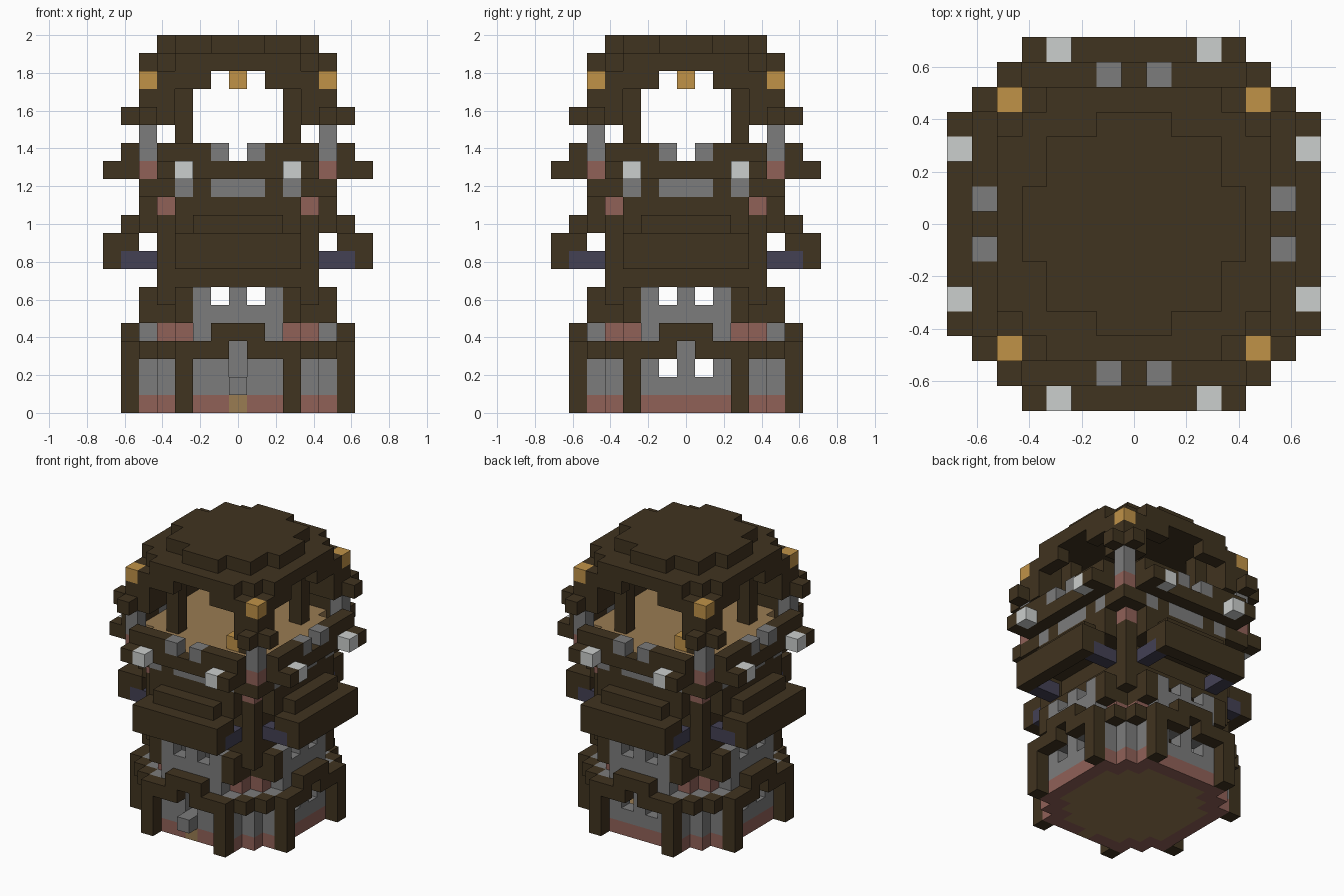
import bpy
import bmesh
from mathutils import Vector

if "Cube" in bpy.data.objects:
    bpy.data.objects.remove(bpy.data.objects["Cube"], do_unlink=True)

U = 2 / 21  # block size
COLOURS = {
    "dark_wood": (.051, .033, .014),
    "stone": (.2, .2, .2),
    "pale_stone": (.6, .62, .61),
    "red_brick": (.28, .12, .097),
    "gold": (.53, .29, .064),
    "plank": (.32, .2, .085),
    "blue_slate": (.056, .052, .088),
}


def make_material(name, rgb):
    mat = bpy.data.materials.new(name)
    mat.use_nodes = True
    mat.diffuse_color = (*rgb, 1)
    mat.node_tree.nodes["Principled BSDF"].inputs["Base Color"].default_value = (*rgb, 1)
    return mat


materials = {n: make_material(n, c) for n, c in COLOURS.items()}
blocks = {}  # block position -> (part, colour)


def put(part, colour, xs, ys, layers):
    """Fill blocks, repeated on all four sides and mirrored."""
    for x in xs:
        for y in ys:
            for k in layers:
                for a, b in ((x, y), (y, x)):
                    for sx in (1, -1):
                        for sy in (1, -1):
                            blocks[(a * sx, b * sy, k)] = (part, colour)


def span(a, b):
    return range(a, b + 1)


def wall(part, colour, half, row, layers):
    put(part, colour, span(0, half), [row], layers)


def disc(part, colour, steps, layers):
    """Solid stepped plate; steps gives (half width, row) pairs."""
    for half, row in steps:
        put(part, colour, span(0, half), span(0, row), layers)


# Ground storey: plank floor, brick course, stone wall
disc("ground_floor", "plank", [(2, 4), (3, 3)], [0])
put("brick_base", "red_brick", [3], [4], [0])
for part, colour, layers in (("brick_base", "red_brick", [0]), ("lower_wall", "stone", span(1, 3))):
    wall(part, colour, 3, 5, layers)
    put(part, colour, [4], [4], layers)

# Timber arches around the ground storey
put("lower_posts", "dark_wood", [3], [6], span(0, 3))
put("lower_beams", "dark_wood", [1, 2], [6], [3])
put("lower_beams", "dark_wood", [4], [5], [3])
wall("arch_tops", "dark_wood", 1, 6, [4])

# Windows on three sides, doorway and step on the front
for s in (1, -1):
    for w in (1, -1):
        blocks.pop((5 * s, w, 2))
    blocks.pop((s, 5, 2))
for k in (2, 3):
    blocks.pop((0, -5, k))
blocks[(0, -5, 0)] = ("door_sill", "plank")
blocks[(0, -6, 1)] = ("door_step", "stone")

# Second storey: stone walls with slots, brick and timber corners
wall("second_wall", "stone", 2, 5, span(4, 6))
for s in (1, -1):
    for w in (1, -1):
        blocks.pop((5 * s, w, 6))
        blocks.pop((w, 5 * s, 6))
put("corner_bricks", "red_brick", [3], [4], [4])
put("corner_timbers", "dark_wood", [3], [4], span(5, 6))
put("corner_brackets", "dark_wood", [3], [5], span(5, 6))
put("corner_brackets", "dark_wood", [4], [4], [6])

# Third storey: timber core, corner pillars, overhanging skirt
disc("third_floor", "dark_wood", [(4, 4)], [7])
wall("third_core", "dark_wood", 3, 3, span(8, 10))
put("third_pillars", "dark_wood", [4], [4], span(8, 10))
wall("skirt", "dark_wood", 3, 7, [8, 9])
wall("skirt", "dark_wood", 3, 6, [9])
wall("skirt_roof", "dark_wood", 2, 6, [10])
wall("skirt_roof", "dark_wood", 3, 5, [10])
wall("skirt_roof", "dark_wood", 3, 4, [10])
put("skirt_struts", "blue_slate", [3], [5, 6], [8])

# Balcony: underwall, floor, railing, joists and lamps
wall("underwall", "dark_wood", 3, 5, [11])
put("underwall_corner", "red_brick", [4], [4], [11])
wall("balcony_wall", "stone", 3, 5, [12])
put("balcony_studs", "dark_wood", [2, 4, 5], [5], [12])
disc("balcony_floor", "plank", [(3, 5), (4, 4)], [13])
wall("railing", "dark_wood", 4, 6, [13])
put("railing", "dark_wood", [2, 3, 4], [6], [14])
put("railing_caps", "stone", [1], [6], [14])
put("joists", "dark_wood", [4], [7], [13])
put("balcony_lamps", "pale_stone", [3], [7], [13])

# Corner columns with gold finials
put("column_base", "red_brick", [5], [5], [13])
put("column_shaft", "stone", [5], [5], [14, 15])
put("column_head", "dark_wood", [5], [5], [16, 17])
put("column_head", "dark_wood", [5], [6], [16])
put("column_finial", "gold", [5], [5], [18])

# Open room: posts, braces, arch heads, hanging and floor lanterns
put("room_posts", "dark_wood", [3], [3], span(14, 18))
put("room_braces", "dark_wood", [4], [4, 5], [16, 17])
put("arch_heads", "dark_wood", span(2, 4), [5], [18])
put("arch_heads", "dark_wood", [4], [4], [18])
blocks[(0, 0, 18)] = ("hanging_lantern", "gold")
for s in (1, -1):
    blocks[(2 * s, -3 * s, 14)] = ("floor_lanterns", "gold")

# Stepped roof
disc("roof_eaves", "dark_wood", [(3, 5), (4, 4)], [19])
disc("roof_cap", "dark_wood", [(1, 4), (3, 3)], [20])


def build(part, colour, cells):
    """One mesh of the outer faces of a part's blocks."""
    bm = bmesh.new()
    for cell in cells:
        centre = Vector(cell) + Vector((0, 0, .5))
        for axis in range(3):
            for sign in (1, -1):
                n = Vector((0, 0, 0))
                n[axis] = sign
                if tuple(int(v) for v in Vector(cell) + n) in blocks:
                    continue
                a = Vector((0, 0, 0))
                a[(axis + 1) % 3] = 1
                b = n.cross(a)
                ring = [centre + (n + a * i + b * j) / 2 for i, j in ((1, 1), (-1, 1), (-1, -1), (1, -1))]
                bm.faces.new([bm.verts.new(p * U) for p in ring])
    bmesh.ops.remove_doubles(bm, verts=bm.verts, dist=.001)
    bmesh.ops.dissolve_limit(bm, angle_limit=.01, verts=bm.verts, edges=bm.edges)
    mesh = bpy.data.meshes.new(part)
    bm.to_mesh(mesh)
    bm.free()
    mesh.materials.append(materials[colour])
    bpy.context.collection.objects.link(bpy.data.objects.new(part, mesh))


parts = {}
for cell, key in blocks.items():
    parts.setdefault(key, []).append(cell)
for (part, colour), cells in parts.items():
    build(part, colour, cells)
